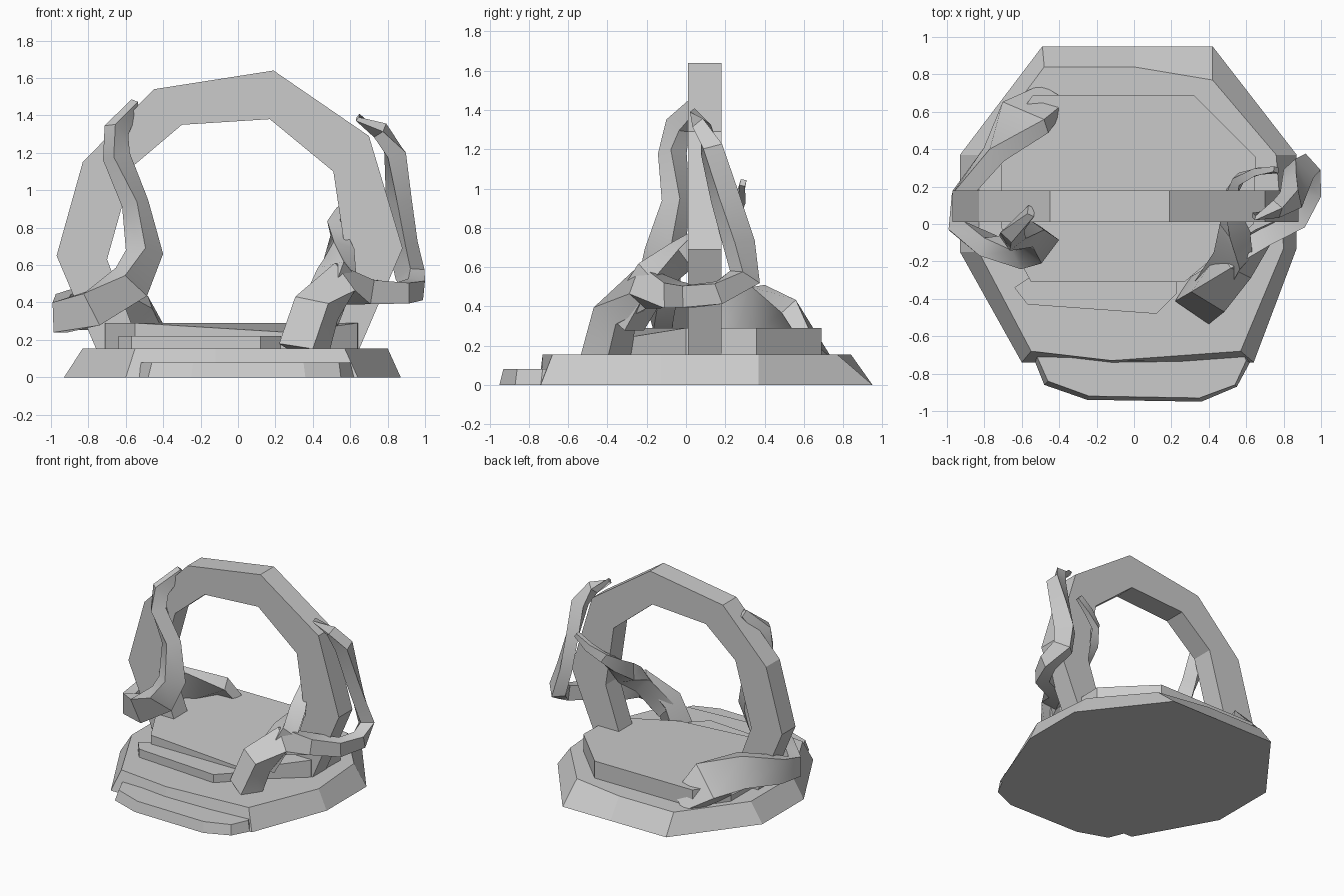
import bpy, bmesh, math
from mathutils import Vector


def loft(name, rings, smooth=False):
    """Skin a list of equal-length closed rings and cap both ends."""
    bm = bmesh.new()
    vs = [[bm.verts.new(p) for p in r] for r in rings]
    n = len(rings[0])
    for a, b in zip(vs, vs[1:]):
        for i in range(n):
            j = (i + 1) % n
            bm.faces.new((a[i], a[j], b[j], b[i]))
    bm.faces.new(vs[0][::-1])
    bm.faces.new(vs[-1])
    bmesh.ops.recalc_face_normals(bm, faces=bm.faces)
    me = bpy.data.meshes.new(name)
    bm.to_mesh(me)
    bm.free()
    ob = bpy.data.objects.new(name, me)
    bpy.context.collection.objects.link(ob)
    if smooth:
        bpy.ops.object.select_all(action='DESELECT')
        ob.select_set(True)
        bpy.context.view_layer.objects.active = ob
        bpy.ops.object.shade_smooth_by_angle(angle=math.radians(35))
    return ob


def slab(name, bottom, z0, top, z1):
    """Low block between a bottom outline and a top outline."""
    return loft(name, [[(x, y, z0) for x, y in bottom], [(x, y, z1) for x, y in top]])


def vine(name, path, axis):
    """Tapering four-sided ribbon (x, y, z, width, thickness) facing away from a pillar axis."""
    pts = [Vector(p[:3]) for p in path]
    rings = []
    for i, p in enumerate(pts):
        t = (pts[min(i + 1, len(pts) - 1)] - pts[max(i - 1, 0)]).normalized()
        out = Vector((p.x - axis[0], p.y - axis[1], 0))
        n = (out - t * out.dot(t)).normalized()
        s = t.cross(n)
        w, h = path[i][3] / 2, path[i][4] / 2
        rings.append([p + s * w * a + n * h * b for a, b in ((-1, -1), (1, -1), (1, 1), (-1, 1))])
    return loft(name, rings, smooth=True)


# Sloped base
slab("base",
     [(-.49, .95), (0, .95), (.42, .95), (.87, .37), (.87, -.13), (.64, -.74),
      (-.12, -.75), (-.6, -.74), (-.93, -.15), (-.93, .37)], 0,
     [(-.48, .84), (0, .84), (.42, .77), (.76, .37), (.8, -.13), (.57, -.68),
      (-.12, -.73), (-.55, -.68), (-.83, -.15), (-.83, .37)], .155)

# Front steps
slab("lower_step",
     [(-.56, -.66), (.6, -.66), (.62, -.74), (.55, -.87), (.36, -.95), (-.25, -.94), (-.48, -.86)], 0,
     [(-.54, -.66), (.57, -.66), (.6, -.73), (.54, -.86), (.35, -.93), (-.24, -.92), (-.46, -.84)], .08)
step = [(-.55, -.28), (.23, -.28), (.23, -.37), (.12, -.48), (-.57, -.43), (-.64, -.34)]
slab("upper_step", step, .15, step, .22)

# Raised floor, sagging at its front right corner
floor = [(-.54, .69), (.32, .69), (.65, .36), (.64, 0), (.27, -.31), (-.55, -.31), (-.71, -.02), (-.71, .45)]
ob = slab("raised_floor", floor, .15, floor, .29)
for v in ob.data.vertices:
    if v.co.z > .2 and v.co.x > 0 and v.co.y < -.2:
        v.co.z = .24

# Faceted stone arch: matching outer and inner points (x, z)
outer = [(-.76, .155), (-.97, .65), (-.83, 1.15), (-.45, 1.54), (.19, 1.64), (.70, 1.29), (.88, .69), (.65, .155)]
inner = [(-.52, .155), (-.70, .63), (-.56, 1.13), (-.30, 1.35), (.17, 1.38), (.51, 1.10), (.58, .63), (.42, .155)]
loft("arch", [[(o[0], .01, o[1]), (o[0], .18, o[1]), (i[0], .18, i[1]), (i[0], .01, i[1])]
              for o, i in zip(outer, inner)])

# Vines wrapping the right pillar
vine("right_vine", [
    (.35, -.41, .14, .22, .16), (.42, -.36, .37, .21, .15), (.54, -.22, .50, .19, .13),
    (.69, -.07, .46, .13, .10), (.88, .02, .45, .11, .10), (.95, .17, .47, .11, .09),
    (.92, .30, .55, .13, .10), (.88, .27, .72, .14, .09), (.86, .20, .95, .12, .09),
    (.84, .13, 1.20, .10, .10), (.76, .08, 1.32, .07, .07), (.64, .04, 1.39, .03, .03)], (.7, .1))
vine("right_branch", [
    (.43, -.31, .32, .18, .14), (.53, -.16, .56, .17, .13), (.54, -.02, .66, .13, .12),
    (.52, .15, .80, .10, .07), (.56, .24, .88, .07, .05), (.66, .28, .95, .06, .04),
    (.76, .29, 1.03, .04, .03)], (.7, .1))

# Vine rising from the back and wrapping the left pillar
vine("left_vine", [
    (-.43, .68, .15, .18, .06), (-.58, .57, .31, .30, .10), (-.75, .37, .38, .25, .10),
    (-.93, .15, .35, .19, .09), (-.95, -.01, .32, .16, .09), (-.77, -.12, .37, .19, .10),
    (-.57, -.14, .51, .19, .12), (-.50, -.11, .67, .16, .13), (-.55, -.05, .93, .11, .10),
    (-.65, -.07, 1.18, .11, .10), (-.65, -.04, 1.32, .11, .08), (-.55, .07, 1.46, .06, .04)], (-.78, .1))
